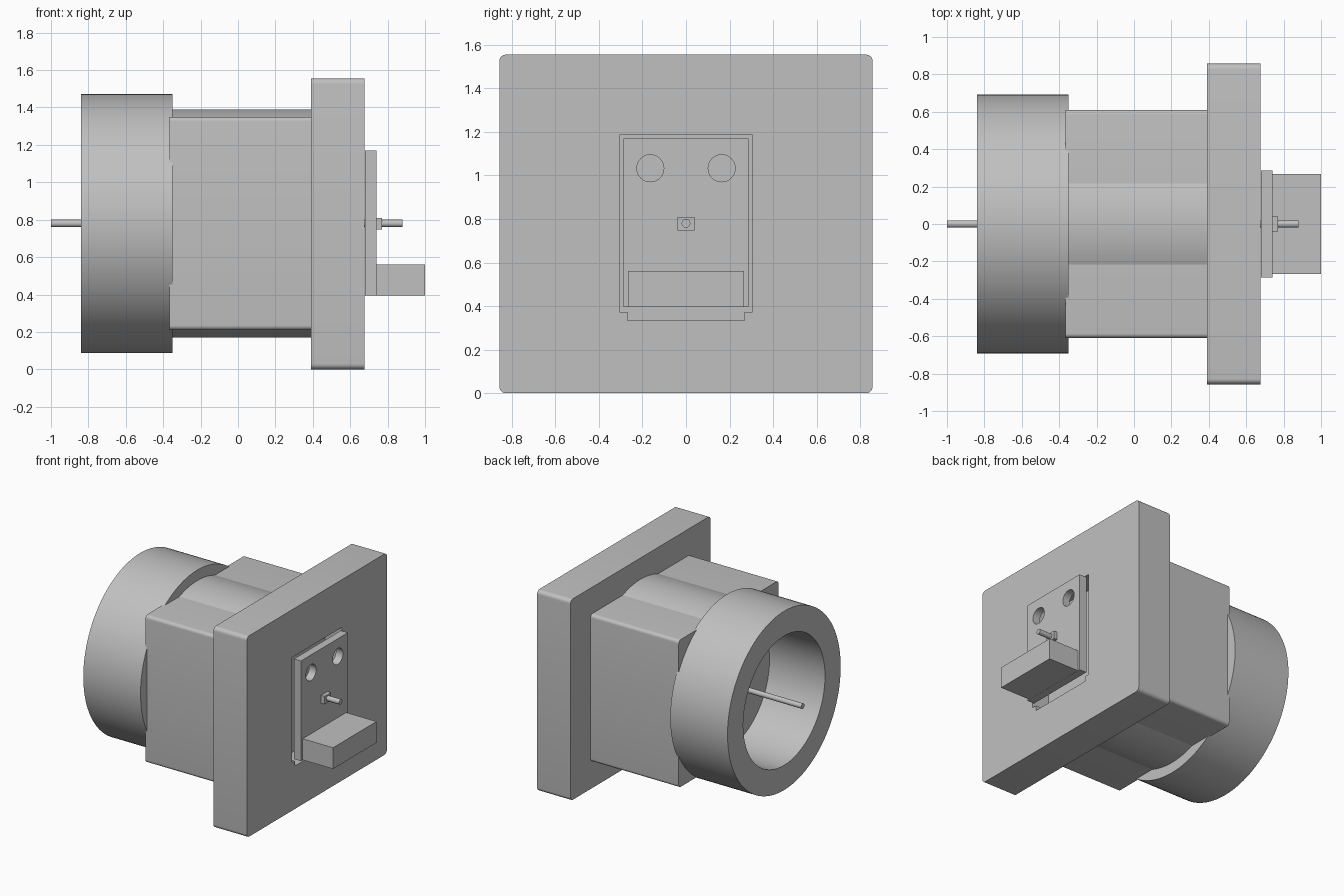
import bpy, bmesh, math
from mathutils import Matrix

if "Cube" in bpy.data.objects:
    bpy.data.objects.remove(bpy.data.objects["Cube"], do_unlink=True)

AXIS_Z = 0.78  # height of the central axis

grey = bpy.data.materials.new("light grey")
grey.use_nodes = True
grey.diffuse_color = (0.53, 0.53, 0.53, 1)
grey.node_tree.nodes["Principled BSDF"].inputs["Base Color"].default_value = grey.diffuse_color


def finish(name, bm):
    mesh = bpy.data.meshes.new(name)
    bm.to_mesh(mesh)
    bm.free()
    mesh.materials.append(grey)
    obj = bpy.data.objects.new(name, mesh)
    bpy.context.collection.objects.link(obj)
    return obj


def box(name, x, y, z, radius=0):
    """Box from (min, max) ranges; radius rounds the edges along x."""
    bm = bmesh.new()
    size = [r[1] - r[0] for r in (x, y, z)]
    centre = [(r[0] + r[1]) / 2 for r in (x, y, z)]
    bmesh.ops.create_cube(bm, size=1, matrix=Matrix.LocRotScale(centre, None, size))
    if radius:
        edges = [e for e in bm.edges
                 if abs(e.verts[0].co.x - e.verts[1].co.x) > 1e-4]
        bmesh.ops.bevel(bm, geom=edges, offset=radius, segments=6,
                        profile=0.5, affect='EDGES')
    return finish(name, bm)


def cylinder(name, x0, x1, radius, y=0, z=AXIS_Z, segments=128):
    """Cylinder lying along x."""
    bm = bmesh.new()
    place = Matrix.Translation(((x0 + x1) / 2, y, z)) @ Matrix.Rotation(math.pi / 2, 4, 'Y')
    bmesh.ops.create_cone(bm, cap_ends=True, segments=segments, radius1=radius,
                          radius2=radius, depth=x1 - x0, matrix=place)
    return finish(name, bm)


def select_only(obj):
    bpy.ops.object.select_all(action='DESELECT')
    obj.select_set(True)
    bpy.context.view_layer.objects.active = obj


def cut(obj, cutters):
    for cutter in cutters:
        mod = obj.modifiers.new("cut", 'BOOLEAN')
        mod.operation = 'DIFFERENCE'
        mod.solver = 'EXACT'
        mod.object = cutter
        select_only(obj)
        bpy.ops.object.modifier_apply(modifier=mod.name)
        bpy.data.objects.remove(cutter, do_unlink=True)


# Mounting plate with a shallow recess and a notch below it
plate = box("mounting_plate", (0.39, 0.675), (-0.857, 0.857), (0, 1.555), 0.03)
cut(plate, [box("recess_cutter", (0.53, 0.8), (-0.306, 0.306), (0.372, 1.186)),
            box("notch_cutter", (0.53, 0.8), (-0.269, 0.269), (0.333, 0.45))])

# Housing: rounded block with a barrel showing above and below
block = box("housing_block", (-0.365, 0.39), (-0.61, 0.61), (0.21, 1.35), 0.025)
barrel = cylinder("housing_barrel", -0.35, 0.39, 0.61)

# Large open ring
ring = cylinder("end_ring", -0.84, -0.35, 0.692)
cut(ring, [cylinder("bore_cutter", -1, -0.2, 0.5)])

# Cover panel with two round holes
panel = box("cover_panel", (0.68, 0.74), (-0.287, 0.287), (0.395, 1.17))
cut(panel, [cylinder("hole_cutter", 0.6, 0.8, 0.062, side * 0.164, 1.033, 48)
            for side in (-1, 1)])

# Central shaft, its collar and the ledge
shaft = cylinder("central_shaft", -1, 0.88, 0.02, segments=32)
box("shaft_collar", (0.74, 0.77), (-0.04, 0.04), (0.748, 0.81))
box("ledge", (0.74, 1), (-0.266, 0.266), (0.396, 0.56))

for obj in (plate, block, barrel, ring, panel, shaft):
    select_only(obj)
    bpy.ops.object.shade_smooth_by_angle(angle=math.radians(30))
